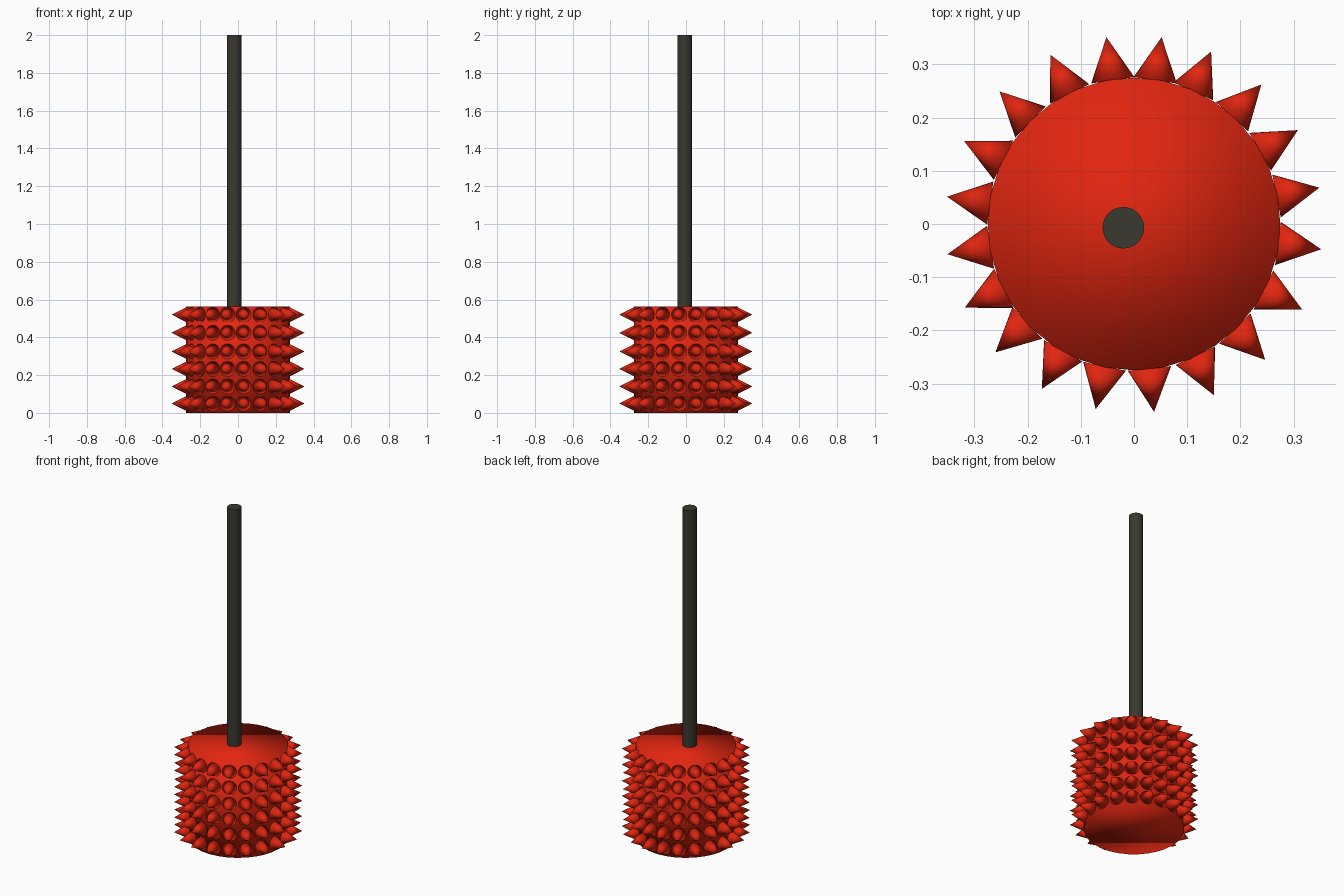
import bpy, bmesh, math
from mathutils import Matrix, Vector

if "Cube" in bpy.data.objects:
    bpy.data.objects.remove(bpy.data.objects["Cube"])


def material(name, rgb):
    m = bpy.data.materials.new(name)
    m.diffuse_color = (*rgb, 1)
    m.use_nodes = True
    m.node_tree.nodes["Principled BSDF"].inputs["Base Color"].default_value = m.diffuse_color
    return m


RED = material("red", (0.76, 0.019, 0.005))
DARK = material("dark grey", (0.042, 0.040, 0.029))


def add_cone(bm, r1, r2, depth, sides, matrix):
    bmesh.ops.create_cone(bm, cap_ends=True, segments=sides, radius1=r1,
                          radius2=r2, depth=depth, matrix=matrix)


def make_object(name, bm, mat):
    mesh = bpy.data.meshes.new(name)
    bm.to_mesh(mesh)
    bm.free()
    mesh.materials.append(mat)
    mesh.shade_smooth()
    ob = bpy.data.objects.new(name, mesh)
    bpy.context.collection.objects.link(ob)
    return ob


# Drum-shaped head, smooth over the rim
HEAD_R, HEAD_H = 0.275, 0.562
bm = bmesh.new()
add_cone(bm, HEAD_R, HEAD_R, HEAD_H, 32, Matrix.Translation((0, 0, HEAD_H / 2)))
make_object("head", bm, RED)

# Six rings of twenty slightly unevenly spaced spikes
ANGLES = [-7.7, 11.1, 29.8, 47.6, 65.9, 81.6, 98.4, 116.3, 135.4, 154,
          171.7, 189.2, 206.3, 222.8, 240.8, 258.3, 276.1, 295, 314, 333]
HEIGHTS = [0.05, 0.14, 0.233, 0.325, 0.424, 0.52]
BASE_R, TIP_R = 0.273, 0.355
bm = bmesh.new()
for z in HEIGHTS:
    for a in ANGLES:
        t = math.radians(a)
        out = Vector((math.cos(t), math.sin(t), 0))
        spot = out * (BASE_R + TIP_R) / 2 + Vector((0, 0, z))
        turn = out.to_track_quat('Z', 'Y').to_matrix().to_4x4()
        add_cone(bm, 0.041, 0, TIP_R - BASE_R, 24, Matrix.Translation(spot) @ turn)
bmesh.ops.remove_doubles(bm, verts=bm.verts, dist=1e-5)
make_object("spikes", bm, RED)

# Long, slightly off-centre handle
Z0, Z1 = 0.55, 2.0
bm = bmesh.new()
add_cone(bm, 0.039, 0.039, Z1 - Z0, 32,
         Matrix.Translation((-0.02, -0.007, (Z0 + Z1) / 2)))
handle = make_object("handle", bm, DARK)
bpy.context.view_layer.objects.active = handle
handle.select_set(True)
bpy.ops.object.shade_smooth_by_angle(angle=math.radians(40))
